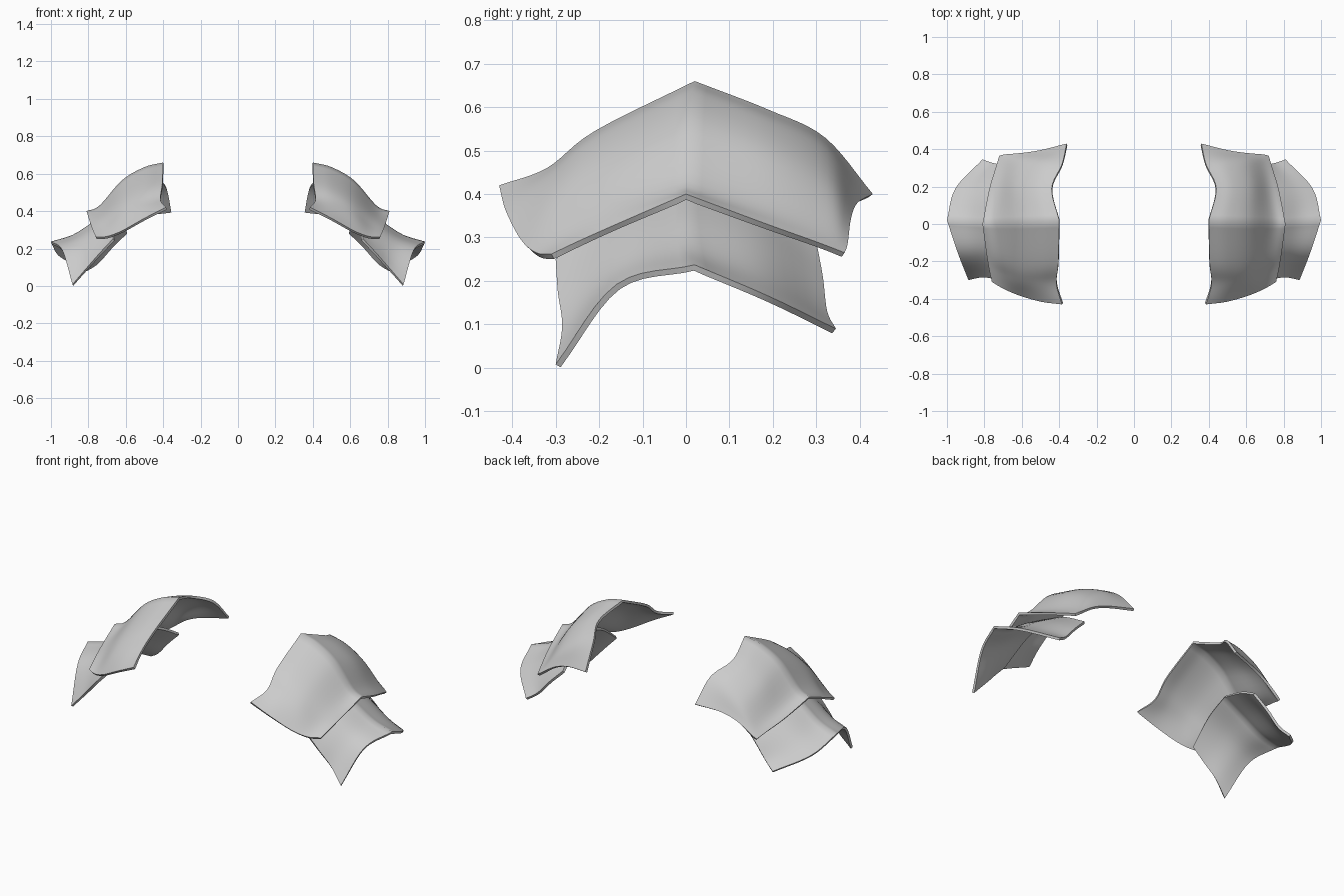
import bpy
import math
from mathutils import Vector

cube = bpy.data.objects.get("Cube")
if cube:
    bpy.data.objects.remove(cube, do_unlink=True)

metal = bpy.data.materials.new("plain_grey")
metal.use_nodes = True
GREY = (0.6, 0.6, 0.6, 1)
metal.diffuse_color = GREY
metal.node_tree.nodes["Principled BSDF"].inputs["Base Color"].default_value = GREY


def spline(points, steps):
    """Smooth curve through all points, with straight run-out at both ends."""
    p = [Vector(q) for q in points]
    p = [2 * p[0] - p[1]] + p + [2 * p[-1] - p[-2]]
    out = []
    for i in range(1, len(p) - 2):
        a, b, c, d = p[i - 1:i + 3]
        for s in range(steps):
            t = s / steps
            out.append(0.5 * (2 * b + (c - a) * t + (2 * a - 5 * b + 4 * c - d) * t ** 2
                              + (3 * b - a - 3 * c + d) * t ** 3))
    return out + [p[-2]]


def plate(name, sections, ridge, side):
    """Loft front-to-back sections into a thin sheet, peaked at the ridge section."""
    rows = [spline(s, 5) for s in sections]
    columns = []
    for line in zip(*rows):
        columns.append(spline(line[:ridge + 1], 6)[:-1] + spline(line[ridge:], 6))
    n = len(columns[0])
    verts = [(v.x * side, v.y, v.z) for col in columns for v in col]
    faces = []
    for i in range(len(columns) - 1):
        for j in range(n - 1):
            a = i * n + j
            quad = (a, a + n, a + n + 1, a + 1)
            faces.append(quad if side > 0 else quad[::-1])
    mesh = bpy.data.meshes.new(name)
    mesh.from_pydata(verts, [], faces)
    mesh.materials.append(metal)
    obj = bpy.data.objects.new(name, mesh)
    bpy.context.collection.objects.link(obj)
    # Plate thickness grows towards the body
    solid = obj.modifiers.new("thickness", "SOLIDIFY")
    solid.thickness = 0.014
    solid.offset = -1
    bpy.ops.object.select_all(action="DESELECT")
    obj.select_set(True)
    bpy.context.view_layer.objects.active = obj
    bpy.ops.object.modifier_apply(modifier=solid.name)
    bpy.ops.object.shade_smooth_by_angle(angle=math.radians(50))


# Each section runs from the neck side to the outer lip
upper = [
    [(.385, -.43, .42), (.5, -.415, .362), (.62, -.38, .295), (.70, -.345, .265), (.76, -.31, .262)],
    [(.415, -.32, .46), (.51, -.315, .44), (.61, -.30, .395), (.705, -.27, .32), (.775, -.24, .295)],
    [(.405, -.21, .545), (.5, -.21, .525), (.61, -.20, .47), (.72, -.175, .375), (.79, -.15, .335)],
    [(.40, .02, .66), (.5, .015, .635), (.62, .01, .565), (.74, .005, .43), (.81, 0, .40)],
    [(.44, .19, .594), (.53, .19, .565), (.63, .19, .495), (.715, .19, .375), (.775, .18, .333)],
    [(.385, .32, .53), (.49, .325, .5), (.6, .325, .43), (.69, .32, .325), (.74, .30, .29)],
    [(.36, .43, .40), (.5, .395, .38), (.6, .38, .345), (.69, .372, .285), (.72, .365, .265)],
]
lower = [
    [(.67, -.30, .25), (.74, -.295, .175), (.81, -.285, .095), (.885, -.30, .008)],
    [(.65, -.15, .36), (.75, -.15, .30), (.85, -.15, .235), (.94, -.16, .192)],
    [(.64, 0, .42), (.76, 0, .352), (.88, .01, .275), (1, .02, .237)],
    [(.625, .16, .37), (.74, .17, .30), (.86, .18, .215), (.955, .19, .165)],
    [(.60, .30, .29), (.68, .315, .21), (.75, .325, .13), (.81, .345, .09)],
]

for label, side in (("left", 1), ("right", -1)):
    plate(label + "_upper_shoulder_plate", upper, 3, side)
    plate(label + "_lower_shoulder_plate", lower, 2, side)
